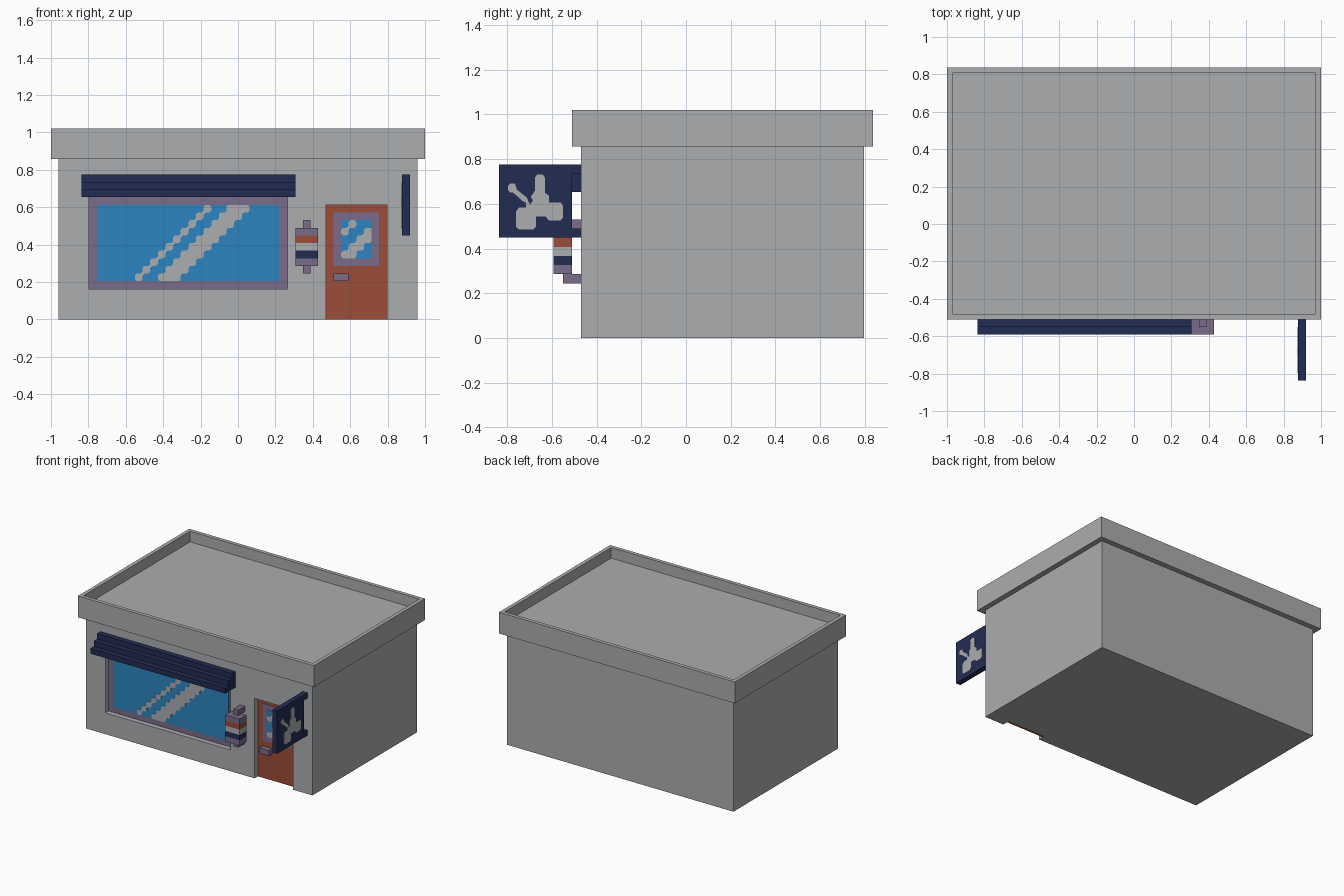
import bpy, bmesh
from mathutils import Vector

old = bpy.data.objects.get("Cube")
if old:
    bpy.data.objects.remove(old, do_unlink=True)

C = 2 / 49          # one building cell; all sizes below are in cells


def material(name, rgb):
    lin = [((c / 255 + 0.055) / 1.055) ** 2.4 for c in rgb] + [1]
    m = bpy.data.materials.new(name)
    m.use_nodes = True
    m.diffuse_color = lin
    bsdf = m.node_tree.nodes["Principled BSDF"]
    bsdf.inputs["Base Color"].default_value = lin
    bsdf.inputs["Roughness"].default_value = 0.8
    return m


GREY = material("wall grey", (172, 173, 176))
BLUE = material("glass blue", (44, 133, 193))
NAVY = material("navy", (33, 44, 82))
RED = material("brick red", (155, 77, 57))
PURPLE = material("dusty purple", (122, 108, 138))


def finish(name, bm, *mats):
    bmesh.ops.recalc_face_normals(bm, faces=bm.faces)
    bmesh.ops.scale(bm, vec=(C, C, C), verts=bm.verts)
    me = bpy.data.meshes.new(name)
    bm.to_mesh(me)
    bm.free()
    for m in mats:
        me.materials.append(m)
    ob = bpy.data.objects.new(name, me)
    bpy.context.collection.objects.link(ob)
    return ob


def add_box(bm, x0, x1, y0, y1, z0, z1):
    verts = bmesh.ops.create_cube(bm, size=1)["verts"]
    for v in verts:
        v.co = ((x0, x1)[v.co.x > 0], (y0, y1)[v.co.y > 0], (z0, z1)[v.co.z > 0])


def box(name, mat, *bounds):
    bm = bmesh.new()
    add_box(bm, *bounds)
    return finish(name, bm, mat)


def prism(name, mat, points, offset):
    """Extrude a flat outline of 3D points along an offset."""
    bm = bmesh.new()
    face = bm.faces.new([bm.verts.new(p) for p in points])
    ext = bmesh.ops.extrude_face_region(bm, geom=[face], use_keep_orig=True)["geom"]
    bmesh.ops.translate(bm, vec=offset,
                        verts=[g for g in ext if isinstance(g, bmesh.types.BMVert)])
    return finish(name, bm, mat)


def streak(name, x0, x1, z0, rows, x_max, y, depth):
    """Diagonal stepped reflection with clipped corners."""
    q = 0.25
    left, right = [], []
    for i in range(rows):
        a, b, z = x0 + i, x1 + i, z0 + i
        left += [(a, z + q), (a, z + 1 - q), (a + q, z + 1), (a + 1 - q, z + 1)]
        right += [(b - 1 + q, z), (b - q, z), (b, z + q), (b, z + 1 - q)]
    left = [(x0 + q, z0)] + left[:-1]
    right = right[1:] + [(x1 + rows - 1 - q, z0 + rows)]
    outline = []
    for x, z in left + right[::-1]:
        p = (min(x, x_max), y, z)
        if p not in outline:
            outline.append(p)
    prism(name, GREY, outline, (0, -depth, 0))


# Main block with window and door recesses
walls = box("walls", GREY, -23.5, 23.5, -11.5, 19.5, 0, 21)
cutters = [box("window_cutter", GREY, -19.5, 6.5, -13, -10.5, 4, 16),
           box("door_cutter", GREY, 11.5, 19.5, -13, -10, -1, 15)]
bpy.context.view_layer.objects.active = walls
for cutter in cutters:
    mod = walls.modifiers.new("recess", "BOOLEAN")
    mod.operation = "DIFFERENCE"
    mod.solver = "EXACT"
    mod.object = cutter
    bpy.ops.object.modifier_apply(modifier=mod.name)
    bpy.data.objects.remove(cutter, do_unlink=True)

# Parapet band with sunken roof
bm = bmesh.new()
add_box(bm, -24.5, 24.5, -12.5, 20.5, 21, 25)
bmesh.ops.recalc_face_normals(bm, faces=bm.faces)
bm.normal_update()
top = max(bm.faces, key=lambda f: f.calc_center_median().z)
bmesh.ops.inset_region(bm, faces=[top], thickness=1)
ext = bmesh.ops.extrude_face_region(bm, geom=[top])["geom"]
bmesh.ops.translate(bm, vec=(0, 0, -2),
                    verts=[g for g in ext if isinstance(g, bmesh.types.BMVert)])
if top.is_valid:
    bmesh.ops.delete(bm, geom=[top], context="FACES")
finish("parapet_and_roof", bm, GREY)

# Shop window: layered thin plates at the back of the recess
Y = -10.5
T = 0.06
box("window_frame", PURPLE, -19.5, 6.5, Y - T, Y, 4, 16)
box("window_glass", BLUE, -18.5, 5.5, Y - 2 * T, Y, 5, 15)
streak("window_reflection_thin", -13.5, -12.5, 5, 10, 5.5, Y, 3 * T)
streak("window_reflection_wide", -10.5, -7.5, 5, 10, 5.5, Y, 3 * T)

# Door
box("door", RED, 11.5, 19.5, Y, -10, 0, 15)
box("door_window_frame", PURPLE, 12.5, 18.5, Y - T, Y, 7, 14)
box("door_glass", BLUE, 13.5, 17.5, Y - 2 * T, Y, 8, 13)
streak("door_reflection_upper", 13.5, 14.5, 11, 2, 17.5, Y, 3 * T)
streak("door_reflection_lower", 13.5, 15.5, 8, 4, 17.5, Y, 3 * T)
box("door_handle", PURPLE, 12.5, 14.5, -11.5, Y, 5, 6)

# Stepped awning
steps = [(-11.5, 16), (-14.5, 16), (-14.5, 17), (-13.5, 17),
         (-13.5, 18), (-12.5, 18), (-12.5, 19), (-11.5, 19)]
prism("awning", NAVY, [(-20.5, y, z) for y, z in steps], (28, 0, 0))

# Striped pole: column sliced by height, coloured per slice
bm = bmesh.new()
add_box(bm, 7.5, 10.5, -14.5, -12.5, 7, 12)
for z in range(8, 12):
    bmesh.ops.bisect_plane(bm, geom=bm.verts[:] + bm.edges[:] + bm.faces[:],
                           plane_co=(0, 0, z), plane_no=(0, 0, 1))
for f in bm.faces:
    z = f.calc_center_median().z
    f.material_index = 1 if 8 < z < 9 else 2 if 9 < z < 10 else 3 if 10 < z < 11 else 0
finish("striped_pole", bm, PURPLE, NAVY, GREY, RED)
for name, z in (("lower", 6), ("upper", 12)):
    box("pole_bracket_" + name, PURPLE, 8.5, 9.5, -13.5, -11.5, z, z + 1)

# Hanging sign with brackets
box("sign_board", NAVY, 21.5, 22.5, -20.5, -12.5, 11, 19)
for name, z in (("lower", 11), ("upper", 18)):
    box("sign_bracket_" + name, NAVY, 21.5, 22.5, -12.5, -11.5, z, z + 1)

# Open scissors emblem on both sides of the sign
emblem = [(38, 63), (44, 63), (46, 60), (46, 45), (50, 42), (50, 35), (62, 35),
          (64, 32), (64, 20), (61, 17), (50, 17), (47, 21), (37, 21), (37, 11),
          (34, 8), (20, 8), (17, 11), (17, 26), (20, 30), (27, 30), (27, 35),
          (23, 37), (19, 41), (14, 45), (11, 45), (9, 48), (9, 52), (11, 54),
          (16, 54), (18, 48), (23, 44), (28, 40), (31, 33), (34, 37), (32, 41),
          (36, 47), (36, 60)]
for name, x, d in (("left", 22.5, T), ("right", 21.5, -T)):
    prism("sign_scissors_" + name, GREY,
          [(x, -20.5 + a * 8 / 73, 11 + b * 8 / 73) for a, b in emblem], (d, 0, 0))
